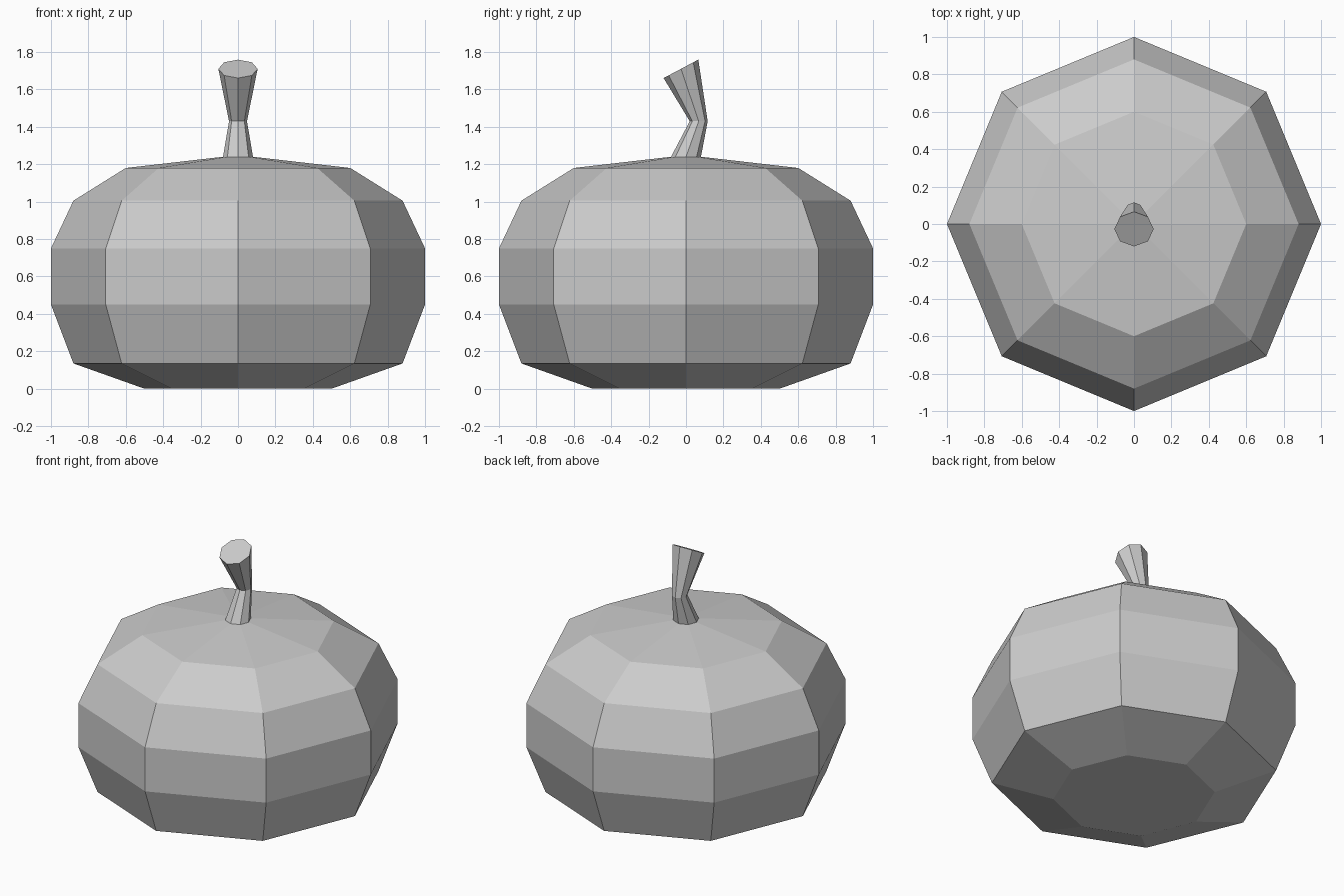
import bpy, bmesh
from math import sin, cos, pi, radians
from mathutils import Vector, Matrix

cube = bpy.data.objects.get("Cube")
if cube:
    bpy.data.objects.remove(cube)

SIDES = 8

grey = bpy.data.materials.new("plain_grey")
grey.use_nodes = True
colour = (0.6, 0.6, 0.6, 1)
grey.diffuse_color = colour
grey.node_tree.nodes["Principled BSDF"].inputs["Base Color"].default_value = colour


def loft(name, rings, cap_start=True, cap_end=True):
    """Bridge octagonal rings given as (radius, y, z, tilt in degrees)."""
    bm = bmesh.new()
    loops = []
    for radius, y, z, tilt in rings:
        turn = Matrix.Rotation(radians(tilt), 3, 'X')
        angles = [2 * pi * i / SIDES for i in range(SIDES)]
        loops.append([bm.verts.new(turn @ Vector((radius * cos(a), radius * sin(a), 0))
                                   + Vector((0, y, z))) for a in angles])
    for low, high in zip(loops, loops[1:]):
        for i in range(SIDES):
            j = (i + 1) % SIDES
            bm.faces.new((low[i], low[j], high[j], high[i]))
    if cap_start:
        bm.faces.new(loops[0][::-1])
    if cap_end:
        bm.faces.new(loops[-1])
    mesh = bpy.data.meshes.new(name)
    bm.to_mesh(mesh)
    bm.free()
    mesh.materials.append(grey)
    obj = bpy.data.objects.new(name, mesh)
    bpy.context.collection.objects.link(obj)
    return obj


# Squat faceted body, open on top where the stem sits
profile = [(0.5, 0), (0.88, 0.135), (1, 0.45), (1, 0.75),
           (0.88, 1.005), (0.6, 1.18), (0.08, 1.24)]
loft("pumpkin_body", [(r, 0, z, 0) for r, z in profile], cap_end=False)

# Bent stem, pinched in the middle, with a tilted cut end
loft("stem", [(0.08, 0, 1.24, 0), (0.048, 0.068, 1.43, 0), (0.105, -0.027, 1.71, 28)],
     cap_start=False)
